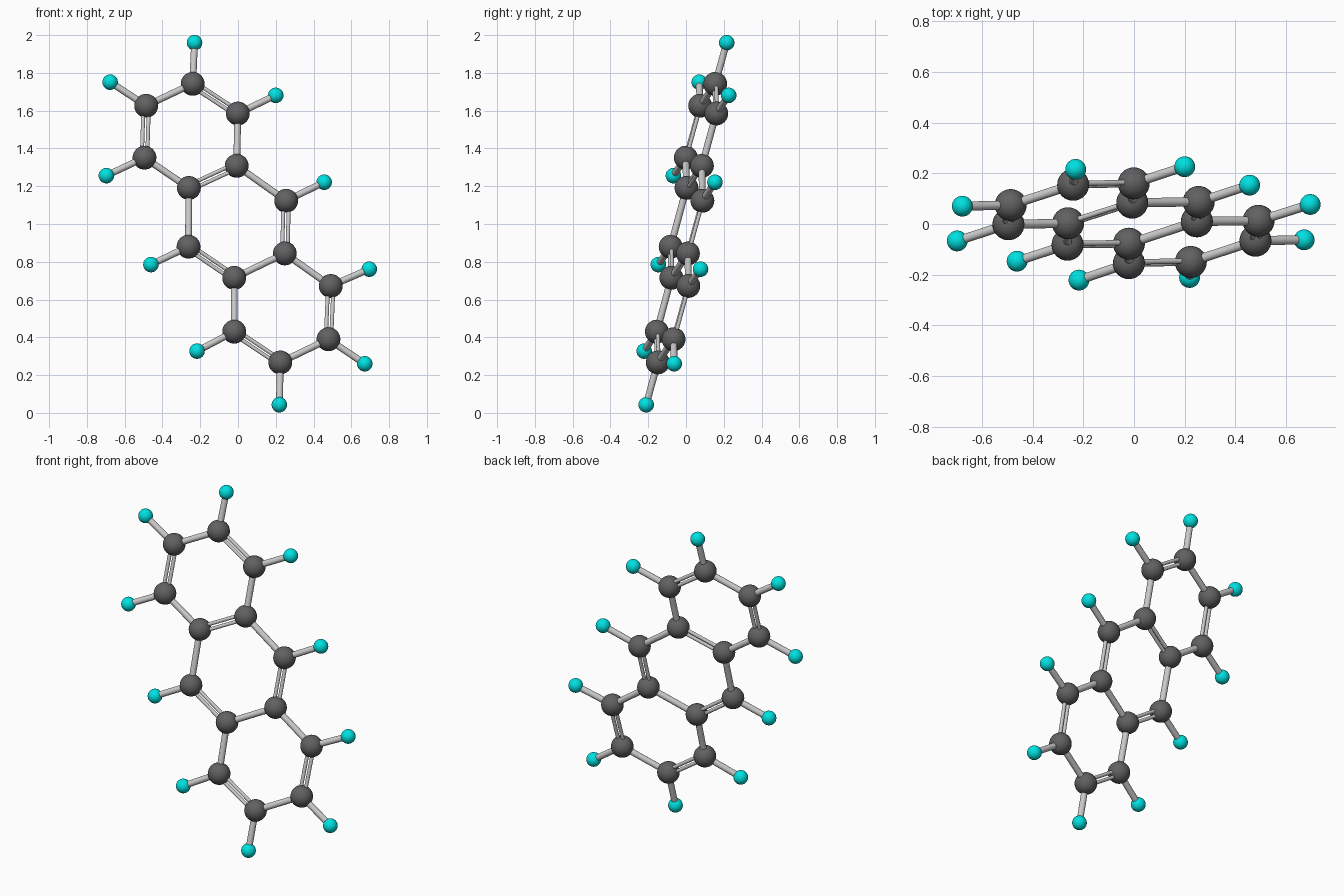
import bpy
from mathutils import Vector

if "Cube" in bpy.data.objects:
    bpy.data.objects.remove(bpy.data.objects["Cube"])

# The whole molecule lies in one tilted plane: y follows from x and z
SLOPE_X, SLOPE_Z, OFFSET = 0.199, 0.269, -0.266
NORMAL = Vector((SLOPE_X, -1, SLOPE_Z)).normalized()


def on_plane(x, z):
    return Vector((x, SLOPE_X * x + SLOPE_Z * z + OFFSET, z))


def material(name, color):
    mat = bpy.data.materials.new(name)
    mat.diffuse_color = color
    mat.use_nodes = True
    mat.node_tree.nodes["Principled BSDF"].inputs["Base Color"].default_value = mat.diffuse_color
    return mat


dark_grey = material("dark_grey", (0.12, 0.12, 0.12, 1))
cyan = material("cyan", (0.0, 0.75, 0.75, 1))


def ball(name, centre, radius, mat):
    bpy.ops.mesh.primitive_uv_sphere_add(segments=32, ring_count=16, radius=radius, location=centre)
    obj = bpy.context.object
    obj.name = name
    obj.data.materials.append(mat)
    bpy.ops.object.shade_smooth()


def rod(name, a, b, radius):
    bpy.ops.mesh.primitive_cylinder_add(vertices=20, radius=radius, depth=(b - a).length,
                                        location=(a + b) / 2)
    obj = bpy.context.object
    obj.name = name
    obj.rotation_euler = (b - a).to_track_quat('Z', 'Y').to_euler()
    bpy.ops.object.shade_smooth_by_angle()


def double_rod(name, a, b):
    side = NORMAL.cross(b - a).normalized() * 0.0145
    rod(name + "_a", a + side, b + side, 0.0105)
    rod(name + "_b", a - side, b - side, 0.0105)


# Carbon atoms (x, z)
carbons = {
    1: (-0.24, 1.742), 2: (-0.486, 1.626), 3: (-0.495, 1.351), 4: (-0.26, 1.191),
    5: (-0.007, 1.308), 6: (-0.001, 1.585), 7: (0.255, 1.123), 8: (0.248, 0.844),
    9: (-0.02, 0.715), 10: (-0.262, 0.88), 11: (0.491, 0.672), 12: (0.479, 0.39),
    13: (0.224, 0.267), 14: (-0.02, 0.43)}
# Hydrogen atoms, keyed by the carbon they hang on
hydrogens = {
    1: (-0.23, 1.96), 2: (-0.677, 1.751), 3: (-0.697, 1.256), 6: (0.2, 1.681),
    7: (0.456, 1.221), 10: (-0.461, 0.785), 11: (0.695, 0.761), 12: (0.671, 0.26),
    13: (0.219, 0.043), 14: (-0.217, 0.327)}
carbons = {k: on_plane(*p) for k, p in carbons.items()}
hydrogens = {k: on_plane(*p) for k, p in hydrogens.items()}

for k, p in carbons.items():
    ball(f"carbon_{k}", p, 0.063, dark_grey)
for k, p in hydrogens.items():
    ball(f"hydrogen_{k}", p, 0.041, cyan)
    rod(f"hydrogen_bond_{k}", carbons[k], p, 0.018)

# Ring bonds
for i, j in [(1, 2), (3, 4), (5, 6), (5, 7), (4, 10), (8, 9), (8, 11), (9, 14), (12, 13)]:
    rod(f"single_bond_{i}_{j}", carbons[i], carbons[j], 0.018)
for i, j in [(1, 6), (2, 3), (4, 5), (7, 8), (9, 10), (11, 12), (13, 14)]:
    double_rod(f"double_bond_{i}_{j}", carbons[i], carbons[j])
